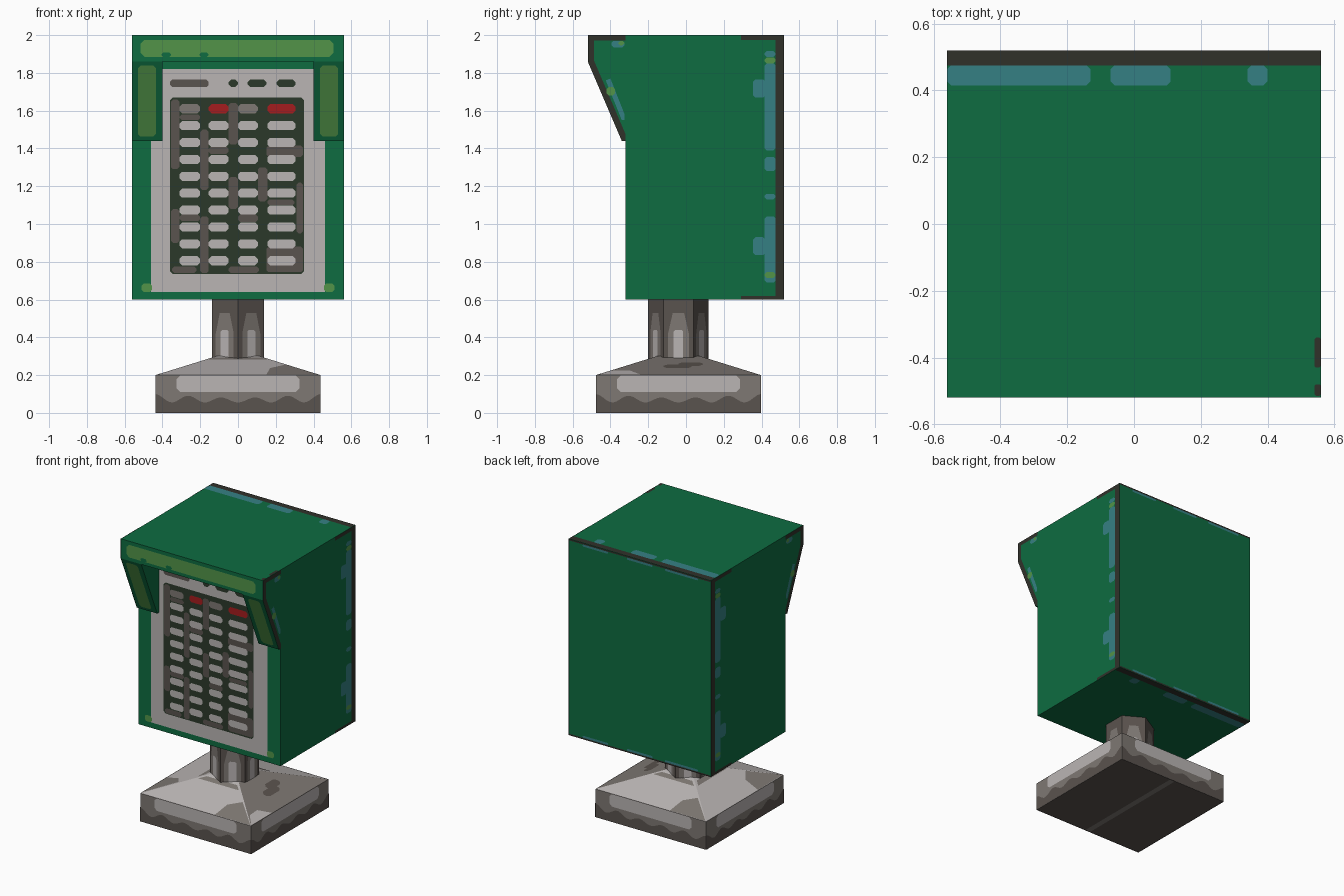
import bpy, bmesh, math
from mathutils import Vector

if "Cube" in bpy.data.objects:
    bpy.data.objects.remove(bpy.data.objects["Cube"])


def material(name, rgb):
    m = bpy.data.materials.new(name)
    lin = [((c / 255 + 0.055) / 1.055) ** 2.4 for c in rgb]
    m.diffuse_color = (*lin, 1)
    m.use_nodes = True
    m.node_tree.nodes["Principled BSDF"].inputs["Base Color"].default_value = m.diffuse_color
    return m


GREEN = material("green paint", (14, 108, 65))
LIME = material("light green paint", (82, 148, 72))
TEAL = material("teal wear", (53, 128, 132))
CHAR = material("charcoal edge", (48, 49, 42))
KEYPAD = material("keypad dark green", (43, 57, 42))
LIGHT = material("light grey", (186, 181, 180))
MID = material("mid grey", (126, 120, 115))
BROWN = material("brown grey", (90, 83, 78))
RED = material("red", (165, 28, 30))


def finish(name, bm, mats, mirror=False):
    me = bpy.data.meshes.new(name)
    bm.to_mesh(me)
    bm.free()
    for m in mats:
        me.materials.append(m)
    ob = bpy.data.objects.new(name, me)
    bpy.context.collection.objects.link(ob)
    if mirror:
        ob.modifiers.new("mirror", 'MIRROR').use_mirror_merge = False
    return ob


def loft(name, rings, mats, rule=None, mirror=False):
    """Closed solid through matching rings of points."""
    bm = bmesh.new()
    rows = [[bm.verts.new(p) for p in r] for r in rings]
    n = len(rows[0])
    for a, b in zip(rows, rows[1:]):
        for i in range(n):
            j = (i + 1) % n
            bm.faces.new((a[i], a[j], b[j], b[i]))
    bm.faces.new(rows[0])
    bm.faces.new(rows[-1])
    bmesh.ops.recalc_face_normals(bm, faces=bm.faces)
    bm.normal_update()
    if rule:
        for f in bm.faces:
            f.material_index = rule(f)
    return finish(name, bm, mats, mirror)


def chip(a0, a1, b0, b1, c=0.012):
    """Rectangle with clipped corners, counter-clockwise."""
    if c == 0:
        return [(a0, b0), (a1, b0), (a1, b1), (a0, b1)]
    return [(a0 + c, b0), (a1 - c, b0), (a1, b0 + c), (a1, b1 - c),
            (a1 - c, b1), (a0 + c, b1), (a0, b1 - c), (a0, b0 + c)]


def decal(name, plane, shapes, mat, lift=0.002, mirror=False):
    """Flat painted patches lying just above a plane (origin, u, v)."""
    o, u, v = (Vector(p) for p in plane)
    n = u.cross(v).normalized()
    bm = bmesh.new()
    for s in shapes:
        bm.faces.new([bm.verts.new(o + u * a + v * b + n * lift) for a, b in s])
    return finish(name, bm, [mat], mirror)


X, Y, Z = (1, 0, 0), (0, 1, 0), (0, 0, 1)

# Cabinet with overhanging roof, and the two hood cheeks
cab = [(-.32, .6), (.52, .6), (.52, 2), (-.52, 2), (-.52, 1.86), (-.32, 1.86)]
loft("cabinet", [[(x, y, z) for y, z in cab] for x in (-.56, .56)], [GREEN])
cheek = [(-.32, 1.44), (-.34, 1.44), (-.52, 1.86), (-.32, 1.86)]
loft("hood_cheeks", [[(x, y, z) for y, z in cheek] for x in (.40, .56)], [GREEN], mirror=True)

# Light green plates on the hood
brow = ((0, -.52, 0), X, Z)
decal("hood_brow_plate", brow, [chip(-.515, .505, 1.885, 1.975, .02)], LIME)
decal("hood_brow_chips", brow, [chip(x - .025, x + .025, 1.884, 1.908, .01) for x in (-.38, -.18)], GREEN, .003)
slope = Vector((0, -.18, .42)).normalized()
decal("hood_cheek_plates", ((0, -.34, 1.44), X, slope), [chip(.435, .53, .025, .435, .015)],
      LIME, mirror=True)

# Front panel and keypad
front = ((0, -.32, 0), X, Z)
decal("front_panel", front, [chip(-.46, .46, .64, 1.82, 0)], LIGHT)
decal("panel_corner_marks", front, [chip(.455, .51, .64, .685)], LIME, .003, True)
decal("keypad_plate", front, [chip(-.36, .35, .735, 1.67, .015)], KEYPAD, .004)
decal("keypad_wear", front, [chip(*r) for r in (
    (-.355, -.31, 1.29, 1.66), (-.31, -.20, 1.55, 1.58), (-.20, -.155, 1.18, 1.50),
    (-.155, -.05, 1.37, 1.41), (.15, .345, 1.355, 1.415), (-.05, 0, 1.08, 1.25),
    (-.05, .0, 1.42, 1.64), (-.35, -.22, .74, .775), (-.20, -.155, .74, 1.04),
    (-.05, .11, .74, .775), (.15, .345, .745, .88), (.31, .345, .95, 1.22),
    (.105, .155, 1.12, 1.30), (-.31, -.20, 1.015, 1.05), (0, .105, 1.01, 1.05),
    (.155, .30, 1.10, 1.13), (-.355, -.31, .90, 1.08))], BROWN, .005)
cols = [(-.31, -.20), (-.155, -.05), (0, .105), (.155, .305)]
rows = [1.61 - .0894 * i for i in range(10)]


def key(col, z):
    return chip(*cols[col], z - .024, z + .024, .014)


decal("keys", front, [key(c, z) for c in range(4) for z in rows[1:]], LIGHT, .007)
decal("red_keys", front, [key(c, rows[0]) for c in (1, 3)], RED, .007)
decal("grey_keys", front, [key(c, rows[0]) for c in (0, 2)], MID, .007)
decal("panel_label_bar", front, [chip(-.36, -.155, 1.725, 1.765)], BROWN, .004)
decal("panel_slots", front, [chip(a, b, 1.725, 1.765, .014) for a, b in
                             ((-.05, 0), (.05, .15), (.205, .305))], KEYPAD, .004)

# Worn edges on both sides
side = ((.56, 0, 0), Y, Z)
decal("side_dark_edges", side, [
    chip(.475, .52, .6, 2, 0), chip(.29, .475, 1.975, 2, 0), chip(.29, .475, .6, .618, 0),
    [(-.52, 2), (-.52, 1.86), (-.34, 1.44), (-.32, 1.44), (-.32, 1.475),
     (-.487, 1.865), (-.487, 1.972), (-.32, 1.972), (-.32, 2)]], CHAR, mirror=True)
decal("side_teal_wear", side, [chip(*r) for r in (
    (.415, .475, 1.39, 1.85), (.355, .42, 1.67, 1.765), (.415, .475, 1.28, 1.355),
    (.415, .475, 1.13, 1.16), (.415, .475, .69, 1.04), (.355, .42, .835, .93),
    (.415, .475, 1.885, 1.915), (-.395, -.325, 1.935, 1.97))] +
    [[(-.425, 1.76), (-.34, 1.55), (-.325, 1.55), (-.325, 1.58), (-.40, 1.77)]],
    TEAL, .003, True)
decal("side_lime_wear", side, [chip(*r) for r in (
    (.415, .475, 1.85, 1.882), (.415, .475, .715, .745), (-.42, -.375, 1.68, 1.725),
    (-.36, -.325, 1.945, 1.97))], LIME, .004, True)

# Worn edges on top, underside and back
teal_runs = [(-.56, -.13), (-.07, .11), (.34, .40)]
for name, plane, s in (("top", ((0, 0, 2), X, Y), 1), ("underside", ((0, 0, .6), X, (0, -1, 0)), -1)):
    lo, mi, hi = (.415, .475, .52) if s > 0 else (-.475, -.475, -.415)
    dark = (mi, hi) if s > 0 else (-.52, -.475)
    teal = (lo, mi) if s > 0 else (mi, hi)
    decal(name + "_dark_edge", plane, [chip(-.56, .56, *dark, 0)], CHAR)
    decal(name + "_teal_wear", plane, [chip(a, b, *teal) for a, b in teal_runs], TEAL)
decal("top_corner_wear", ((0, 0, 2), X, Y), [chip(.54, .56, -.43, -.34, .005),
                                            chip(.54, .56, -.515, -.48, .005)], CHAR)
back = ((0, .52, 0), (-1, 0, 0), Z)
decal("back_dark_edges", back, [chip(-.56, .56, .6, .61, 0), chip(-.56, .56, 1.99, 2, 0)], CHAR)
decal("back_teal_wear", back, [chip(a, b, z, z + .015, .004) for a, b in
                              ((-.45, -.25), (-.1, .1), (.2, .46)) for z in (.61, 1.975)], TEAL)

# Foot: square slab with sloped top
CY = -.04


def square(h, z):
    return [(sx * h, CY + sy * h, z) for sx, sy in ((-1, -1), (1, -1), (1, 1), (-1, 1))]


def foot_colour(f):
    n = f.normal
    if n.z < -.9:
        return 2
    return 1 if .3 < n.z and n.x < .1 else 0


loft("foot", [square(.437, 0), square(.437, .2), square(.115, .3)], [MID, LIGHT, BROWN], foot_colour)
decal("foot_underside_seam", ((0, CY, 0), X, (0, -1, 0)), [chip(-.02, .02, -.43, .43, 0)], MID, .0005)

# Wavy dark skirt and light patch on each foot side, grey wear on the slopes
wave = [(.437 - .874 * i / 48, .055 + .045 * abs(math.cos(math.pi * 2.5 * i / 48 * 2)) ** 2
         * (.5 + abs(i - 24) / 48)) for i in range(49)]
for i, nm in enumerate(("front", "right", "back", "left")):
    a = i * math.pi / 2
    u = Vector((math.cos(a), math.sin(a), 0))
    n = Vector((math.sin(a), -math.cos(a), 0))
    face = (Vector((0, CY, 0)) + n * .437, u, Z)
    decal("foot_skirt_" + nm, face, [[(-.437, 0), (.437, 0)] + wave], BROWN)
    decal("foot_patch_" + nm, face, [chip(-.325, .325, .11, .199, .02)], LIGHT, .003)
    up = (Vector((0, 0, .1)) - n * .322).normalized()
    incline = (Vector((0, CY, .2)) + n * .437, u, up)
    if nm == "right":
        decal("foot_slope_wear", incline, [chip(-.08, .07, .12, .18, .02), chip(.0, .13, .16, .22, .02)], BROWN)
        decal("foot_slope_light", incline, [[(-.43, .003), (-.2, .003), (-.26, .08), (-.35, .075)]], LIGHT)
    else:
        decal("foot_slope_wear_" + nm, incline, [
            [(.15, .003), (.43, .003), (.25, .18), (.17, .12)],
            [(-.12, .31), (-.16, .27), (.16, .27), (.12, .31)]], MID)

# Six-sided post with worn highlights on every face
hexa = [(.16 * math.sin(k * math.pi / 3), CY - .16 * math.cos(k * math.pi / 3)) for k in range(6)]
loft("post", [[(x, y, z) for x, y in hexa] for z in (.25, .6)], [BROWN])
for k in range(6):
    p, q = Vector((*hexa[k], 0)), Vector((*hexa[(k + 1) % 6], 0))
    face = ((p + q) / 2, (q - p).normalized(), Z)
    decal(f"post_wear_{k}", face, [[(-.055, .26), (.055, .26), (.055, .42), (.03, .53), (-.03, .53), (-.055, .42)]], MID)
    decal(f"post_highlight_{k}", face, [chip(-.025, .025, .26, .44, .01)], LIGHT, .003)
